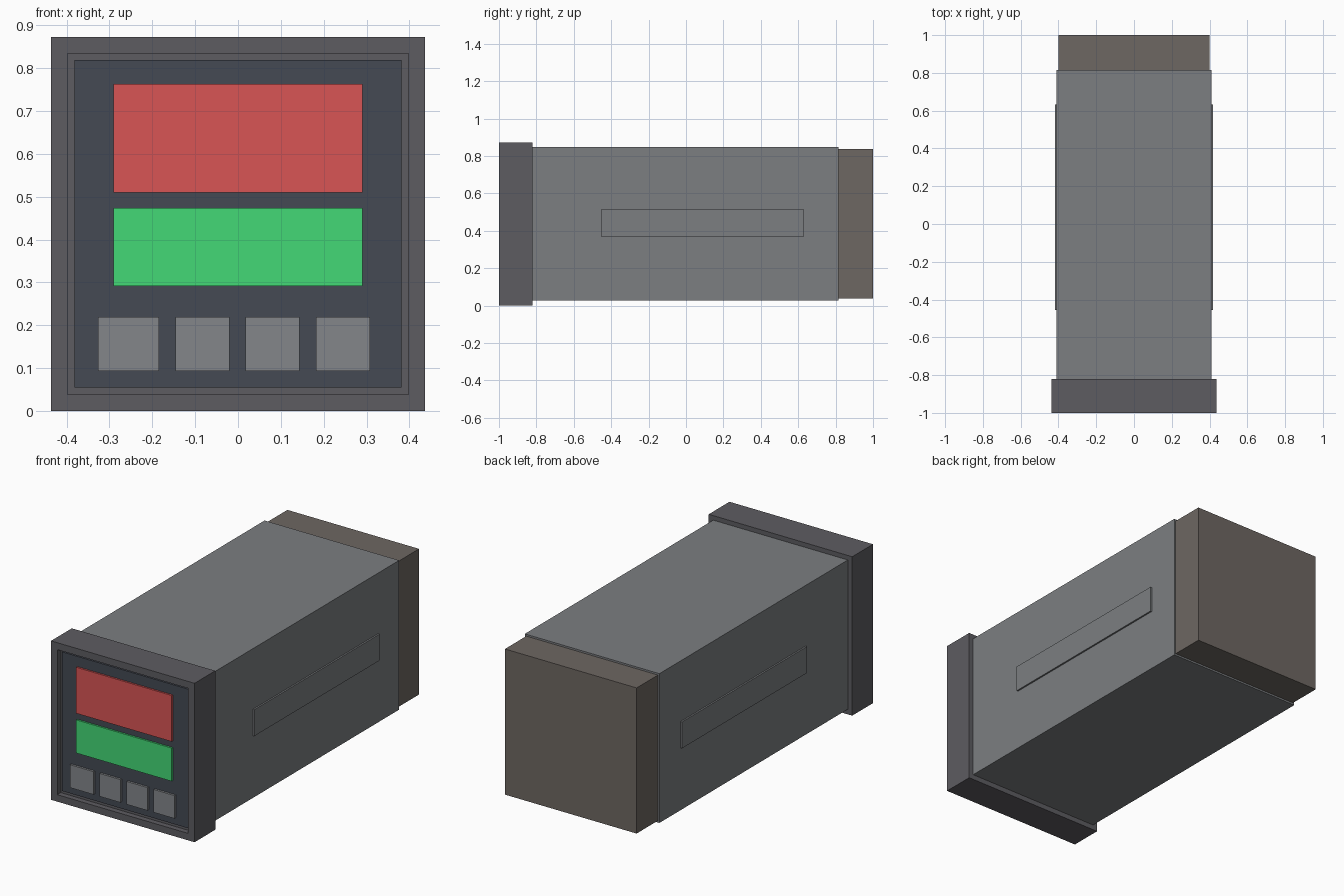
import bpy, bmesh
from mathutils import Vector

if "Cube" in bpy.data.objects:
    bpy.data.objects.remove(bpy.data.objects["Cube"])


def material(name, rgb):
    m = bpy.data.materials.new(name)
    m.diffuse_color = (*rgb, 1)
    m.use_nodes = True
    m.node_tree.nodes["Principled BSDF"].inputs["Base Color"].default_value = m.diffuse_color
    return m


BEZEL = material("bezel_grey", (0.11, 0.107, 0.12))
PANEL = material("panel_slate", (0.058, 0.067, 0.087))
CASE = material("case_grey", (0.20, 0.21, 0.22))
REAR = material("rear_brown_grey", (0.155, 0.136, 0.122))
BUTTON = material("button_grey", (0.227, 0.238, 0.254))
RED = material("display_red", (0.69, 0.09, 0.09))
GREEN = material("display_green", (0.056, 0.69, 0.18))


def box(name, x, y, z, mat, pocket=None):
    """Box from (min, max) pairs; pocket=(rim, depth) sinks the front face."""
    bm = bmesh.new()
    bmesh.ops.create_cube(bm, size=1)
    for v in bm.verts:
        v.co = Vector([r[0] + (c + 0.5) * (r[1] - r[0])
                       for c, r in zip(v.co, (x, y, z))])
    if pocket:
        rim, depth = pocket
        bm.normal_update()
        front = min(bm.faces, key=lambda f: f.calc_center_median().y)
        bmesh.ops.inset_region(bm, faces=[front], thickness=rim)
        floor = bmesh.ops.extrude_discrete_faces(bm, faces=[front])["faces"][0]
        bmesh.ops.translate(bm, verts=floor.verts, vec=(0, depth, 0))
    bmesh.ops.recalc_face_normals(bm, faces=bm.faces)
    mesh = bpy.data.meshes.new(name)
    bm.to_mesh(mesh)
    bm.free()
    mesh.materials.append(mat)
    ob = bpy.data.objects.new(name, mesh)
    bpy.context.collection.objects.link(ob)
    return ob


# Housing: front bezel, long case, rear terminal block
box("front_bezel", (-0.436, 0.436), (-1, -0.82), (0, 0.873), BEZEL, (0.054, 0.03))
box("case_body", (-0.409, 0.409), (-0.82, 0.815), (0.028, 0.848), CASE)
box("rear_terminal_block", (-0.4, 0.4), (0.815, 1), (0.038, 0.838), REAR)

# Raised rails on both sides
for label, s in (("left", -1), ("right", 1)):
    xs = sorted((s * 0.40, s * 0.418))
    box(f"{label}_side_rail", xs, (-0.455, 0.632), (0.37, 0.515), CASE)

# Recessed face panel with two displays
box("face_panel", (-0.382, 0.382), (-0.98, -0.965), (0.055, 0.819), PANEL)
box("upper_display", (-0.29, 0.29), (-0.99, -0.975), (0.51, 0.763), RED)
box("lower_display", (-0.29, 0.29), (-0.99, -0.975), (0.292, 0.474), GREEN)

# Row of four buttons, the first slightly wider
for i in range(4):
    right = -0.184 + 0.164 * i
    width = 0.143 if i == 0 else 0.126
    box(f"button_{i + 1}", (right - width, right), (-0.992, -0.975),
        (0.093, 0.219), BUTTON)
